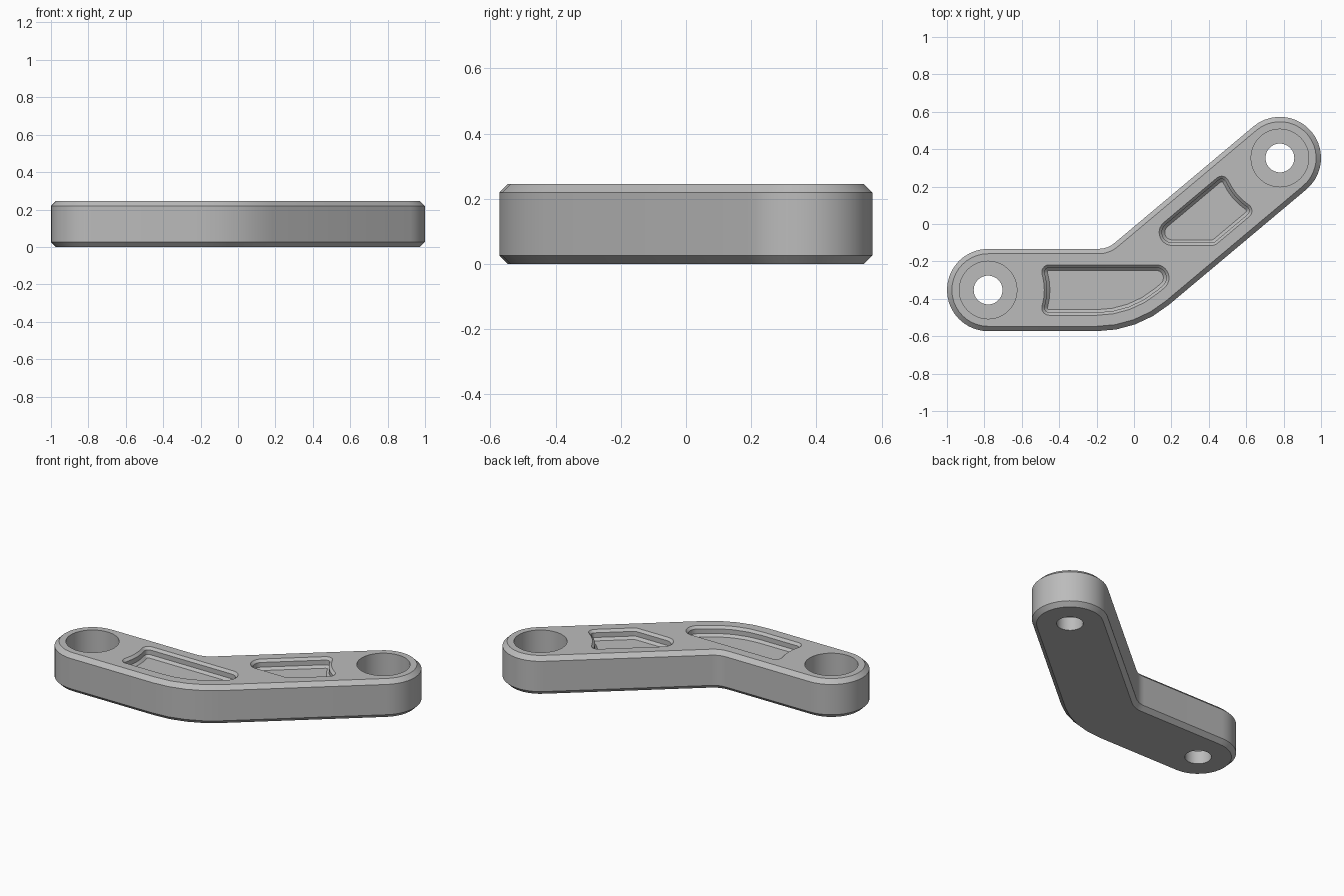
import bpy, bmesh, math
from mathutils import Vector

cube = bpy.data.objects.get("Cube")
if cube:
    bpy.data.objects.remove(cube, do_unlink=True)

THICK, CHAMFER = 0.245, 0.026
ARM, RIB = 0.22, 0.135            # half widths of the arm and of the pockets
BEND = math.radians(40)
LEFT, RIGHT = Vector((-0.78, -0.353)), Vector((0.78, 0.353))

mat = bpy.data.materials.new("machined grey")
mat.use_nodes = True
grey = (0.5, 0.5, 0.5, 1)
mat.diffuse_color = grey
mat.node_tree.nodes["Principled BSDF"].inputs["Base Color"].default_value = grey


def local(end, along, side):
    """Point measured from an eye along its arm; side is towards the inner edge."""
    if end is LEFT:
        return LEFT + Vector((along, side))
    d = Vector((math.cos(BEND), math.sin(BEND)))
    return RIGHT - d * along + Vector((-d.y, d.x)) * side


def at_height(side, y):
    """Point where a line parallel to the right arm reaches height y."""
    p = local(RIGHT, 0, side)
    return Vector((p.x + (y - p.y) / math.tan(BEND), y))


def rounded(corners):
    """Closed outline with a fillet radius at each corner."""
    pts = []
    for i, (p, r) in enumerate(corners):
        a = (corners[i - 1][0] - p).normalized()
        b = (corners[(i + 1) % len(corners)][0] - p).normalized()
        half = a.angle(b) / 2
        centre = p + (a + b).normalized() * (r / math.sin(half))
        start = p + a * (r / math.tan(half)) - centre
        end = p + b * (r / math.tan(half)) - centre
        turn = math.atan2(start.cross(end), start.dot(end))
        steps = max(4, round(abs(turn) / math.radians(9)))
        for k in range(steps + 1):
            t = turn * k / steps
            c, s = math.cos(t), math.sin(t)
            q = centre + Vector((start.x * c - start.y * s, start.x * s + start.y * c))
            if not pts or (q - pts[-1]).length > 0.001:
                pts.append(q)
    if (pts[0] - pts[-1]).length < 0.001:
        pts.pop()
    return pts


def inset(pts, d):
    """Move a counter-clockwise outline inwards by d."""
    out = []
    for i, p in enumerate(pts):
        e = (p - pts[i - 1]).normalized()
        f = (pts[(i + 1) % len(pts)] - p).normalized()
        n = Vector((-e.y - f.y, e.x + f.x)).normalized()
        out.append(p + n * d / n.dot(Vector((-e.y, e.x))))
    return out


def loft(name, outline, levels):
    """Solid through inset copies of an outline; levels are (z, inset), rising."""
    bm = bmesh.new()
    rings = [[bm.verts.new((p.x, p.y, z)) for p in inset(outline, d)] for z, d in levels]
    n = len(outline)
    for lo, hi in zip(rings, rings[1:]):
        for i in range(n):
            j = (i + 1) % n
            bm.faces.new((lo[i], lo[j], hi[j], hi[i]))
    bm.faces.new(rings[0][::-1])
    bm.faces.new(rings[-1])
    mesh = bpy.data.meshes.new(name)
    bm.to_mesh(mesh)
    bm.free()
    obj = bpy.data.objects.new(name, mesh)
    bpy.context.collection.objects.link(obj)
    mesh.materials.append(mat)
    return obj


def circle(c, r, n=48):
    return [c + Vector((math.cos(t), math.sin(t))) * r
            for t in (2 * math.pi * k / n for k in range(n))]


# Bent arm with a round eye at each end
low, high = LEFT.y - ARM, LEFT.y + ARM
body = loft("bent_arm", rounded([
    (local(LEFT, -ARM, -ARM), ARM), (at_height(-ARM, low), 0.6),
    (local(RIGHT, -ARM, -ARM), ARM), (local(RIGHT, -ARM, ARM), ARM),
    (at_height(ARM, high), 0.13), (local(LEFT, -ARM, ARM), ARM)]),
    [(0, CHAMFER), (CHAMFER, 0), (THICK - CHAMFER, 0), (THICK, CHAMFER)])

# Bolt holes and counterbores
cutters = []
for eye in (LEFT, RIGHT):
    cutters.append(loft("bolt_hole_cutter", circle(eye, 0.077), [(-0.1, 0), (0.2, 0)]))
    cutters.append(loft("counterbore_cutter", circle(eye, 0.154), [(0.085, 0), (0.4, 0)]))

# Lightening pockets, hollowed around each eye, with chamfered rim and floor
long_pocket = rounded([
    (local(LEFT, 0.275, -RIB), 0.04), (at_height(-RIB, LEFT.y - RIB), 0.515),
    (at_height(-RIB, LEFT.y + RIB), 0.07),
    (local(LEFT, 0.275, RIB), 0.04), (local(LEFT, 0.311, 0), 0.3)])
short_pocket = rounded([
    (at_height(RIB, -0.115), 0.07), (at_height(-RIB, -0.115), 0.05),
    (local(RIGHT, 0.275, -RIB), 0.04), (local(RIGHT, 0.311, 0), 0.3),
    (local(RIGHT, 0.275, RIB), 0.04)])
for outline in (long_pocket, short_pocket):
    cutters.append(loft("pocket_cutter", outline, [
        (THICK - 0.06, 0.03), (THICK - 0.045, 0.015),
        (THICK - 0.015, 0.015), (THICK + 0.01, -0.01)]))

# Cut everything, then tidy up the cutters
bpy.context.view_layer.objects.active = body
for cutter in cutters:
    cutter.hide_render = True
    mod = body.modifiers.new("cut", "BOOLEAN")
    mod.operation, mod.solver, mod.object = "DIFFERENCE", "EXACT", cutter
    bpy.ops.object.modifier_apply(modifier=mod.name)
    bpy.data.objects.remove(cutter, do_unlink=True)

bpy.ops.object.select_all(action="DESELECT")
body.select_set(True)
bpy.ops.object.shade_smooth_by_angle(angle=math.radians(30))
